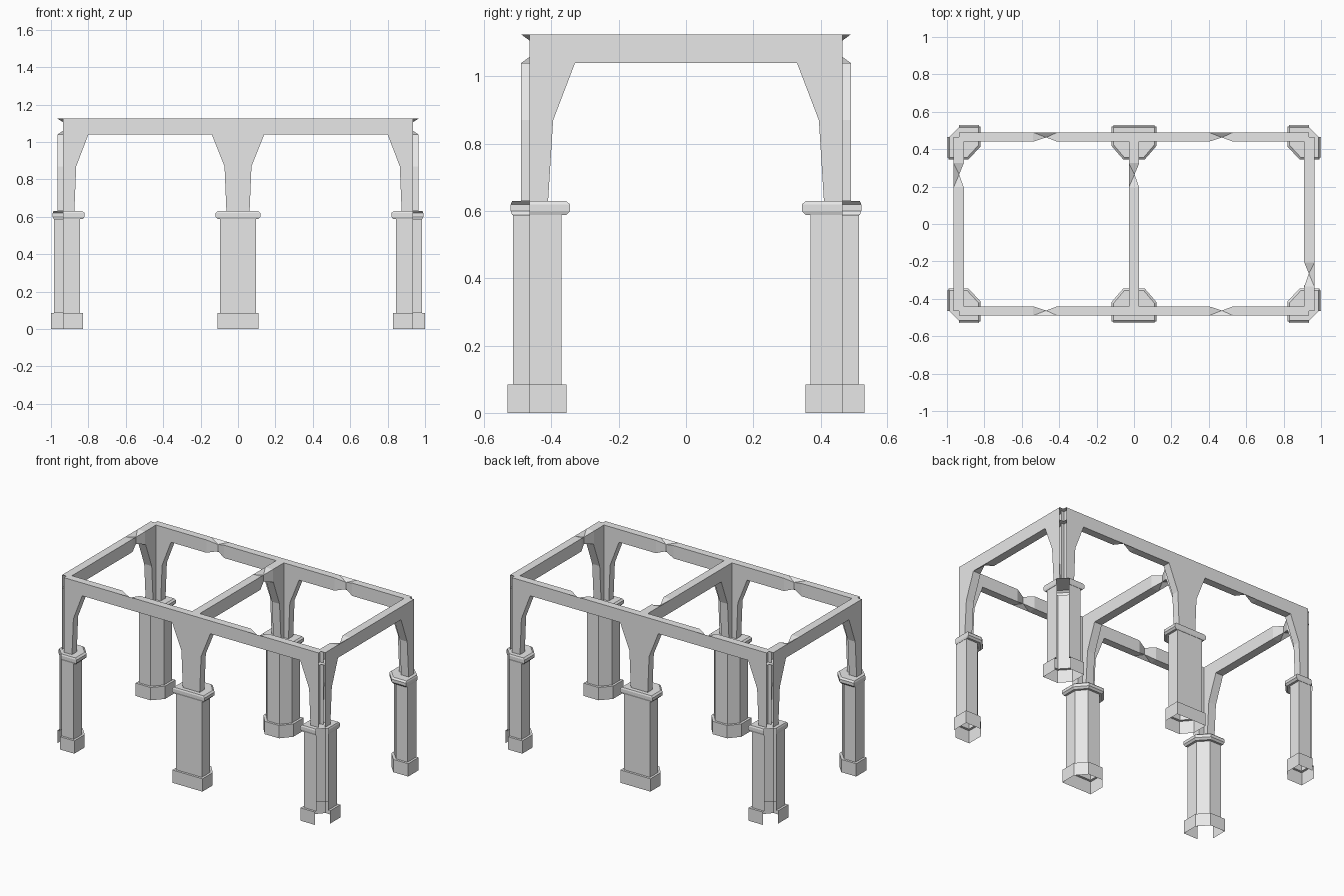
import bpy
import bmesh

cube = bpy.data.objects.get("Cube")
if cube:
    bpy.data.objects.remove(cube, do_unlink=True)

stone = bpy.data.materials.new("pale_grey_stone")
stone.use_nodes = True
stone.diffuse_color = (0.8, 0.8, 0.8, 1)
stone.node_tree.nodes["Principled BSDF"].inputs["Base Color"].default_value = (0.8, 0.8, 0.8, 1)

CAP_TOP, BEAM_LOW, BEAM_TOP = 0.63, 1.04, 1.125


def finish(name, bm, mirror=""):
    """Turn a bmesh into an object, mirrored about the named axes."""
    bmesh.ops.recalc_face_normals(bm, faces=bm.faces[:])
    mesh = bpy.data.meshes.new(name)
    bm.to_mesh(mesh)
    bm.free()
    mesh.materials.append(stone)
    obj = bpy.data.objects.new(name, mesh)
    bpy.context.collection.objects.link(obj)
    if mirror:
        mod = obj.modifiers.new("mirror", "MIRROR")
        mod.use_axis = ["X" in mirror, "Y" in mirror, False]
        mod.use_mirror_merge = False
    return obj


def place(along, u, v, z):
    return (u, v, z) if along == "X" else (v, u, z)


# Pillars: one plan swept through base, shaft and collar
def corner_plan(i, o):
    # The outer corner is left open between the last and first points
    return [(0.985 + o, -0.465), (0.985 + o, -0.37 + i), (0.90 - i * 0.6, -0.37 + i),
            (0.845 - i, -0.43 + i * 0.6), (0.845 - i, -0.515 - o), (0.935, -0.515 - o)]


def centre_plan(i, o):
    half = [(0.095 + i, -0.515 - o), (0.095 + i, -0.43 + i * 0.5), (0.045 + i * 0.5, -0.37 + i)]
    return half + [(-x, y) for x, y in reversed(half)]


LAYERS = [(0.015, 0.015, 0), (0.015, 0.015, 0.085), (0, 0, 0.085), (0, 0, 0.588),
          (0.014, 0.002, 0.588), (0.025, 0.006, 0.6), (0.025, 0.006, 0.62),
          (0.014, 0.002, CAP_TOP)]


def pillar(name, plan, closed, mirror):
    bm = bmesh.new()
    rings = [[bm.verts.new((x, y, z)) for x, y in plan(i, o)] for i, o, z in LAYERS]
    count = len(rings[0])
    for low, high in zip(rings, rings[1:]):
        for k in range(count if closed else count - 1):
            n = (k + 1) % count
            bm.faces.new((low[k], low[n], high[n], high[k]))
    bm.faces.new(rings[-1])
    return finish(name, bm, mirror)


pillar("corner_pillar", corner_plan, False, "XY")
pillar("centre_pillar", centre_plan, True, "Y")


# Flared legs between the collars and the beams
def leg(name, along, outline, v0, v1, mirror, open_end):
    bm = bmesh.new()
    front = [bm.verts.new(place(along, u, v0, z)) for u, z in outline]
    back = [bm.verts.new(place(along, u, v1, z)) for u, z in outline]
    bm.faces.new(front)
    bm.faces.new(back)
    for k in range(len(outline)):
        n = (k + 1) % len(outline)
        (u0, z0), (u1, z1) = outline[k], outline[n]
        hidden = z0 == z1 or (open_end and u0 == u1)
        if not hidden:
            bm.faces.new((front[k], front[n], back[n], back[k]))
    return finish(name, bm, mirror)


def flare(foot, knee, top):
    return [(foot, CAP_TOP), (knee, 0.87), (top, BEAM_LOW)]


long_leg = flare(0.875, 0.865, 0.80) + [(0.935, BEAM_LOW), (0.935, CAP_TOP)]
short_leg = flare(-0.41, -0.395, -0.33) + [(-0.465, BEAM_LOW), (-0.465, CAP_TOP)]
middle = flare(0.062, 0.072, 0.14)
middle += [(-u, z) for u, z in reversed(middle)]

leg("corner_leg_long_side", "X", long_leg, -0.49, -0.44, "XY", True)
leg("corner_leg_short_side", "Y", short_leg, 0.965, 0.91, "XY", True)
leg("centre_leg", "X", middle, -0.49, -0.44, "Y", False)
leg("centre_cross_leg", "Y", short_leg, -0.028, 0.028, "Y", True)


# Beams with chipped inner edges and open ends
def beam(name, along, half, outer, inner, chips, mirror=""):
    bm = bmesh.new()
    stations = [(-half, False), (half, False)]
    for c in chips:
        stations += [(c - 0.07, False), (c, True), (c + 0.06, False)]
    rings = []
    for u, chipped in sorted(stations):
        edge, drop = inner, 0
        if chipped:
            edge, drop = inner + (outer - inner) * 0.45, 0.02
        section = [(outer, BEAM_LOW), (edge, BEAM_LOW + drop),
                   (edge, BEAM_TOP - drop), (outer, BEAM_TOP)]
        rings.append([bm.verts.new(place(along, u, v, z)) for v, z in section])
    for a, b in zip(rings, rings[1:]):
        for k in range(4):
            n = (k + 1) % 4
            bm.faces.new((a[k], a[n], b[n], b[k]))
    bent = [f for f in bm.faces if any(BEAM_LOW < v.co.z < BEAM_TOP for v in f.verts)]
    bmesh.ops.triangulate(bm, faces=bent)
    return finish(name, bm, mirror)


beam("long_beam", "X", 0.935, -0.49, -0.44, (-0.47, 0.47), "Y")
beam("left_beam", "Y", 0.465, 0.965, 0.91, (-0.265,))
beam("right_beam", "Y", 0.465, -0.965, -0.91, (0.265,))
beam("centre_beam", "Y", 0.45, -0.028, 0.028, (0.265,))
